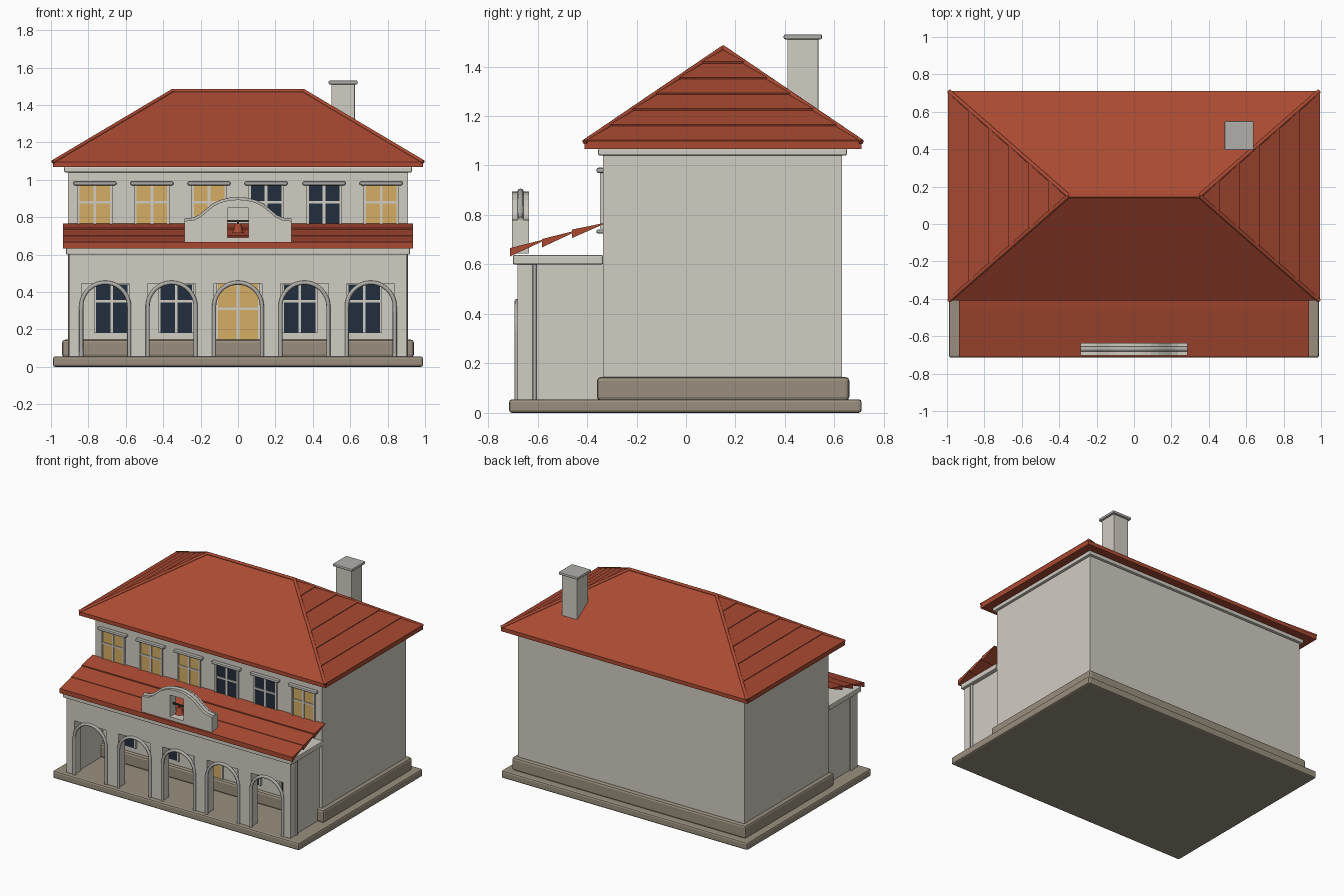
import bpy, bmesh, math
from mathutils import Vector

if "Cube" in bpy.data.objects:
    bpy.data.objects.remove(bpy.data.objects["Cube"])


def material(name, rgb):
    m = bpy.data.materials.new(name)
    m.diffuse_color = (*rgb, 1)
    m.use_nodes = True
    m.node_tree.nodes["Principled BSDF"].inputs["Base Color"].default_value = m.diffuse_color
    return m


PLASTER = material("plaster", (0.64, 0.61, 0.55))
TRIM = material("stone_trim", (0.44, 0.43, 0.40))
STONE = material("base_stone", (0.32, 0.275, 0.21))
TILE = material("roof_tile", (0.40, 0.068, 0.032))
DARK = material("dark_glass", (0.016, 0.026, 0.047))
WARM = material("lit_glass", (0.66, 0.42, 0.13))
IRON = material("iron", (0.05, 0.045, 0.04))


def mesh(name, verts, faces, mat):
    me = bpy.data.meshes.new(name)
    me.from_pydata(verts, [], faces)
    bm = bmesh.new()
    bm.from_mesh(me)
    bmesh.ops.recalc_face_normals(bm, faces=bm.faces)
    bm.to_mesh(me)
    bm.free()
    ob = bpy.data.objects.new(name, me)
    bpy.context.collection.objects.link(ob)
    me.materials.append(mat)
    return ob


def box(name, x0, x1, y0, y1, z0, z1, mat, bevel=0):
    v = [(x, y, z) for x in (x0, x1) for y in (y0, y1) for z in (z0, z1)]
    f = [(0, 1, 3, 2), (4, 5, 7, 6), (0, 1, 5, 4), (2, 3, 7, 6), (0, 2, 6, 4), (1, 3, 7, 5)]
    ob = mesh(name, v, f, mat)
    if bevel:
        b = ob.modifiers.new("soft_edge", "BEVEL")
        b.width, b.segments = bevel, 2
    return ob


def prism(name, pts, a, b, axis, mat):
    """Extrude a closed profile along x (points are y, z) or y (points are x, z)."""
    n = len(pts)
    v = [(d, p, q) if axis == "x" else (p, d, q) for d in (a, b) for p, q in pts]
    f = [tuple(range(n)), tuple(range(n, 2 * n))]
    f += [(i, (i + 1) % n, n + (i + 1) % n, n + i) for i in range(n)]
    return mesh(name, v, f, mat)


def tube(name, pts, r, mat):
    cu = bpy.data.curves.new(name, "CURVE")
    cu.dimensions, cu.bevel_depth, cu.bevel_resolution = "3D", r, 2
    cu.use_fill_caps = True
    sp = cu.splines.new("POLY")
    sp.points.add(len(pts) - 1)
    for p, co in zip(sp.points, pts):
        p.co = (*co, 1)
    cu.materials.append(mat)
    ob = bpy.data.objects.new(name, cu)
    bpy.context.collection.objects.link(ob)
    return ob


# Stepped base, main block and cornice
box("base_slab", -0.99, 0.99, -0.715, 0.71, 0, 0.055, STONE, 0.012)
box("plinth", -0.94, 0.94, -0.36, 0.66, 0.05, 0.145, STONE, 0.015)
box("main_walls", -0.91, 0.91, -0.335, 0.63, 0.14, 1.05, PLASTER)
box("cornice", -0.93, 0.93, -0.355, 0.65, 1.04, 1.07, PLASTER, 0.006)

# Hipped roof with a thick eave
E, R, YC, YH, ZE, ZR = 0.99, 0.35, 0.15, 0.56, 1.095, 1.475
corners = [(-E, YC - YH), (E, YC - YH), (E, YC + YH), (-E, YC + YH)]
verts = [(x, y, z) for z in (1.067, ZE) for x, y in corners] + [(-R, YC, ZR), (R, YC, ZR)]
faces = [(0, 1, 2, 3), (0, 1, 5, 4), (1, 2, 6, 5), (2, 3, 7, 6), (3, 0, 4, 7),
         (4, 5, 9, 8), (6, 7, 8, 9), (5, 6, 9), (7, 4, 8)]
mesh("main_roof", verts, faces, TILE)
for s in (-1, 1):
    for t in (-1, 1):
        tube("hip_ridge", [(s * E, YC + t * YH, ZE), (s * R, YC, ZR)], 0.011, TILE)
    # Overlapping tile courses on the hipped ends
    for k in range(6):
        rows = []
        for t, lift in ((k / 6, 0), (k / 6, 0.008), ((k + 1) / 6, 0.001)):
            x, z, h = E + (R - E) * t, ZE + (ZR - ZE) * t, YH * (1 - t)
            rows += [(s * (x + lift * 0.5), YC - h, z + lift), (s * (x + lift * 0.5), YC + h, z + lift)]
        mesh("end_tile_course", rows, [(0, 1, 3, 2), (2, 3, 5, 4), (0, 2, 4), (1, 5, 3), (0, 4, 5, 1)], TILE)
tube("top_ridge", [(-R, YC, ZR), (R, YC, ZR)], 0.011, TILE)

# Chimney
box("chimney", 0.5, 0.625, 0.41, 0.535, 1.2, 1.515, PLASTER, 0.004)
box("chimney_cap", 0.485, 0.64, 0.395, 0.55, 1.51, 1.53, TRIM, 0.006)


def window(name, x, w, z0, z1, zbar, glass):
    y = -0.335
    box(name + "_glass", x - w / 2, x + w / 2, y - 0.006, y + 0.001, z0, z1, glass)
    box(name + "_mullion", x - 0.007, x + 0.007, y - 0.012, y, z0, z1, PLASTER)
    box(name + "_crossbar", x - w / 2, x + w / 2, y - 0.012, y, zbar - 0.006, zbar + 0.006, PLASTER)
    for s in (-1, 1):
        e = x + s * w / 2
        box(name + "_jamb", e - 0.006, e + 0.006, y - 0.013, y, z0, z1, PLASTER)


# Upper windows with lintels and sills
for x, glass in zip((-0.765, -0.46, -0.155, 0.15, 0.46, 0.765), (WARM, WARM, WARM, DARK, DARK, WARM)):
    window("upper_window", x, 0.175, 0.745, 0.972, 0.88, glass)
    box("lintel", x - 0.115, x + 0.115, -0.362, -0.33, 0.97, 0.991, TRIM, 0.008)
    box("sill", x - 0.105, x + 0.105, -0.362, -0.33, 0.725, 0.741, TRIM, 0.006)

# Ground floor windows and door
for x in (-0.675, -0.33, 0.33, 0.675):
    window("lower_window", x, 0.18, 0.18, 0.44, 0.35, DARK)
window("door", 0, 0.225, 0.145, 0.455, 0.31, WARM)

# Porch front: piers, spandrel band and arch mouldings
YF, YB, HW, SPRING = -0.682, -0.607, 0.128, 0.322
centres = [-0.71, -0.355, 0, 0.355, 0.71]
edges = [-0.9] + [c + s * HW for c in centres for s in (-1, 1)] + [0.9]
for a, b in zip(edges[::2], edges[1::2]):
    box("porch_pier", a, b, YF, YB, 0.05, 0.445, PLASTER)
box("porch_upper_wall", -0.9, 0.9, YF, YB, 0.445, 0.61, PLASTER)
for c in centres:
    arc = [(c + HW * math.cos(math.pi * i / 20), -0.683, SPRING + HW * math.sin(math.pi * i / 20))
           for i in range(21)]
    tube("arch_moulding", [(c + HW, -0.683, 0.055)] + arc + [(c - HW, -0.683, 0.055)], 0.011, TRIM)
for s in (-1, 1):
    xs = sorted((s * 0.85, s * 0.89))
    box("porch_side_wall", *xs, -0.61, -0.335, 0.05, 0.61, PLASTER)
    tube("porch_corner_bead", [(s * 0.9, -0.612, 0.055), (s * 0.9, -0.612, 0.6)], 0.008, TRIM)
box("porch_entablature", -0.92, 0.92, -0.7, -0.335, 0.6, 0.638, PLASTER, 0.006)

# Porch roof: three overlapping wedge courses
for y0, z0, y1, z1 in ((-0.712, 0.632, -0.57, 0.702), (-0.582, 0.669, -0.445, 0.737), (-0.46, 0.707, -0.333, 0.767)):
    prism("porch_tile_course", [(y0, z0), (y0, z0 + 0.034), (y1, z1), (y1, z1 - 0.004)], -0.935, 0.935, "x", TILE)

# Curved parapet with bell opening
half = [(0.285, 0.78), (0.235, 0.785), (0.2, 0.802), (0.165, 0.832), (0.13, 0.86), (0.09, 0.88), (0.045, 0.891)]
top = [(-x, z) for x, z in half] + [(0, 0.894)] + half[::-1]
O = 0.055
left = [p for p in top if p[0] < -O]
mid = [p for p in top if abs(p[0]) < O]
ze = 0.889
for s in (-1, 1):
    prism("parapet_side", [(s * -x, z) for x, z in [(-0.285, 0.645)] + left + [(-O, ze), (-O, 0.645)]],
          -0.703, -0.635, "y", PLASTER)
prism("parapet_head", [(-O, 0.85), (-O, ze)] + mid + [(O, ze), (O, 0.85)], -0.703, -0.635, "y", PLASTER)
box("parapet_foot", -O, O, -0.703, -0.635, 0.645, 0.692, PLASTER)
tube("parapet_coping", [(x, -0.669, z) for x, z in top], 0.013, TRIM)
box("bell_bar", -O, O, -0.676, -0.664, 0.774, 0.784, IRON)

# Bell as a lathed profile
prof = [(0.0, 0.768), (0.014, 0.765), (0.021, 0.75), (0.024, 0.73), (0.032, 0.716), (0.0, 0.716)]
N = 16
bv = [(r * math.cos(2 * math.pi * j / N), -0.67 + r * math.sin(2 * math.pi * j / N), z)
      for r, z in prof[1:-1] for j in range(N)]
bf = [(i * N + j, i * N + (j + 1) % N, (i + 1) * N + (j + 1) % N, (i + 1) * N + j)
      for i in range(3) for j in range(N)]
bf += [tuple(range(N)), tuple(range(3 * N, 4 * N))]
bell = mesh("bell", bv, bf, TILE)
for p in bell.data.polygons:
    p.use_smooth = len(p.vertices) == 4
tube("bell_hanger", [(0, -0.67, 0.764), (0, -0.67, 0.778)], 0.005, IRON)
